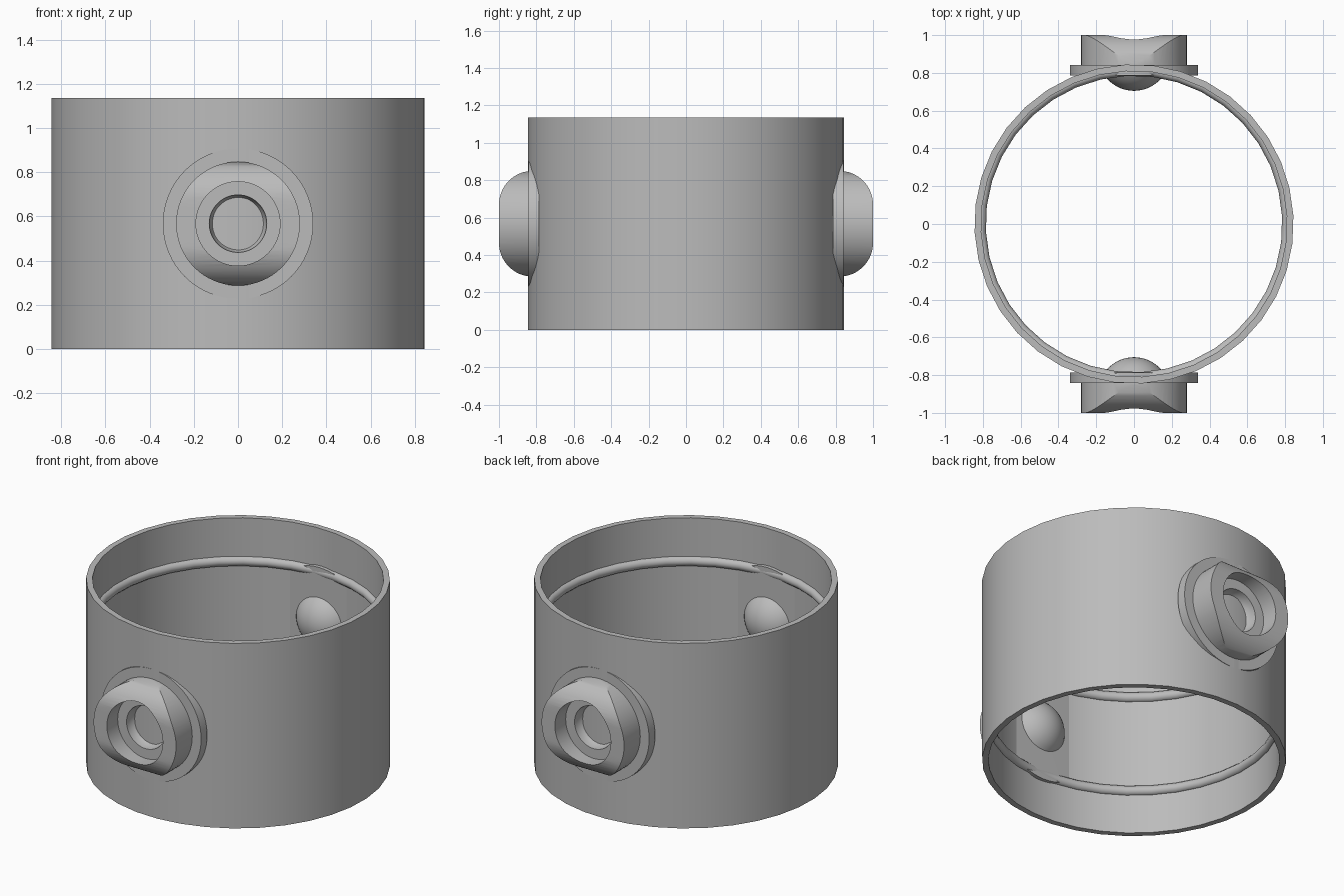
import bpy, bmesh, math
from mathutils import Matrix, Vector

cube = bpy.data.objects.get("Cube")
if cube:
    bpy.data.objects.remove(cube, do_unlink=True)

GREY = (0.5, 0.5, 0.5, 1)
HEIGHT, MID = 1.135, 0.5675
R_OUT, R_IN, SIDES = 0.845, 0.81, 36

grey = bpy.data.materials.new("plain grey")
grey.use_nodes = True
grey.diffuse_color = GREY
grey.node_tree.nodes["Principled BSDF"].inputs["Base Color"].default_value = GREY


def make(name, bm):
    bmesh.ops.remove_doubles(bm, verts=bm.verts, dist=1e-5)
    bmesh.ops.recalc_face_normals(bm, faces=bm.faces)
    mesh = bpy.data.meshes.new(name)
    bm.to_mesh(mesh)
    bm.free()
    mesh.materials.append(grey)
    ob = bpy.data.objects.new(name, mesh)
    bpy.context.collection.objects.link(ob)
    return ob


def lathe(name, profile, steps, closed=True, turn=0.0):
    """Spin a profile of (radius, height) points around z."""
    bm = bmesh.new()
    start = Matrix.Rotation(turn, 3, "Z")
    verts = [bm.verts.new(start @ Vector((r, 0, h))) for r, h in profile]
    pairs = list(zip(verts, verts[1:])) + ([(verts[-1], verts[0])] if closed else [])
    edges = [bm.edges.new(p) for p in pairs]
    bmesh.ops.spin(bm, geom=verts + edges, cent=(0, 0, 0), axis=(0, 0, 1),
                   angle=math.tau, steps=steps)
    return make(name, bm)


def arc(cx, cy, r, a0, a1, n):
    angles = [math.radians(a0 + (a1 - a0) * i / n) for i in range(n + 1)]
    return [(cx + r * math.cos(a), cy + r * math.sin(a)) for a in angles]


# Round wall, open at both ends
turn = math.radians(13)
parts = [lathe("ring_wall", [(R_IN, 0), (R_OUT, 0), (R_OUT, HEIGHT), (R_IN, HEIGHT)],
               SIDES, turn=turn)]

# Two round beads along the inside of the wall
for name, z in (("lower_bead", 0.27), ("upper_bead", 0.87)):
    tube = arc(0.815, z, 0.03, 0, 330, 11)
    parts.append(lathe(name, tube, SIDES, turn=turn))

# Socket: flange, boss, stepped bore and hollow rounded cup, pointing along z
cup_outer = arc(0, 0.895, 0.19, -90, -35.4, 8)
cup_inner = arc(0, 0.895, 0.13, 0, -90, 10)
profile = cup_outer + [(0.34, 0.785), (0.34, 0.843), (0.28, 0.843), (0.28, 1.0),
                       (0.19, 1.0), (0.19, 0.895)] + cup_inner
socket = lathe("front_socket", profile, 64, closed=False)

# Trimmer that rounds off the boss above and below
side = [(0.5, 0.6), (0.5, 0.85)] + arc(0.1025, 0.82, 0.18, 9.6, 90, 12)
outline = side + [(-u, h) for u, h in reversed(side)]
bm = bmesh.new()
face = bm.faces.new([bm.verts.new((-0.5, u, h)) for u, h in outline])
grown = bmesh.ops.extrude_face_region(bm, geom=[face])["geom"]
bmesh.ops.translate(bm, vec=(1, 0, 0),
                    verts=[v for v in grown if isinstance(v, bmesh.types.BMVert)])
trimmer = make("trimmer", bm)
trimmer.hide_render = True

cut = socket.modifiers.new("round_off", "BOOLEAN")
cut.operation = "INTERSECT"
cut.solver = "EXACT"
cut.object = trimmer
graph = bpy.context.evaluated_depsgraph_get()
trimmed = bpy.data.meshes.new_from_object(socket.evaluated_get(graph))
socket.modifiers.clear()
socket.data = trimmed
bpy.data.objects.remove(trimmer, do_unlink=True)

# Aim the socket at the front, and add its twin at the back
trimmed.transform(Matrix.Translation((0, 0, MID)) @ Matrix.Rotation(math.pi / 2, 4, "X"))
back = bpy.data.objects.new("back_socket", trimmed.copy())
back.data.transform(Matrix.Rotation(math.pi, 4, "Z"))
bpy.context.collection.objects.link(back)
parts += [socket, back]

# Smooth curved surfaces, keep real edges sharp
bpy.ops.object.select_all(action="DESELECT")
for ob in parts:
    ob.select_set(True)
bpy.context.view_layer.objects.active = parts[0]
bpy.ops.object.shade_smooth_by_angle(angle=math.radians(32))
